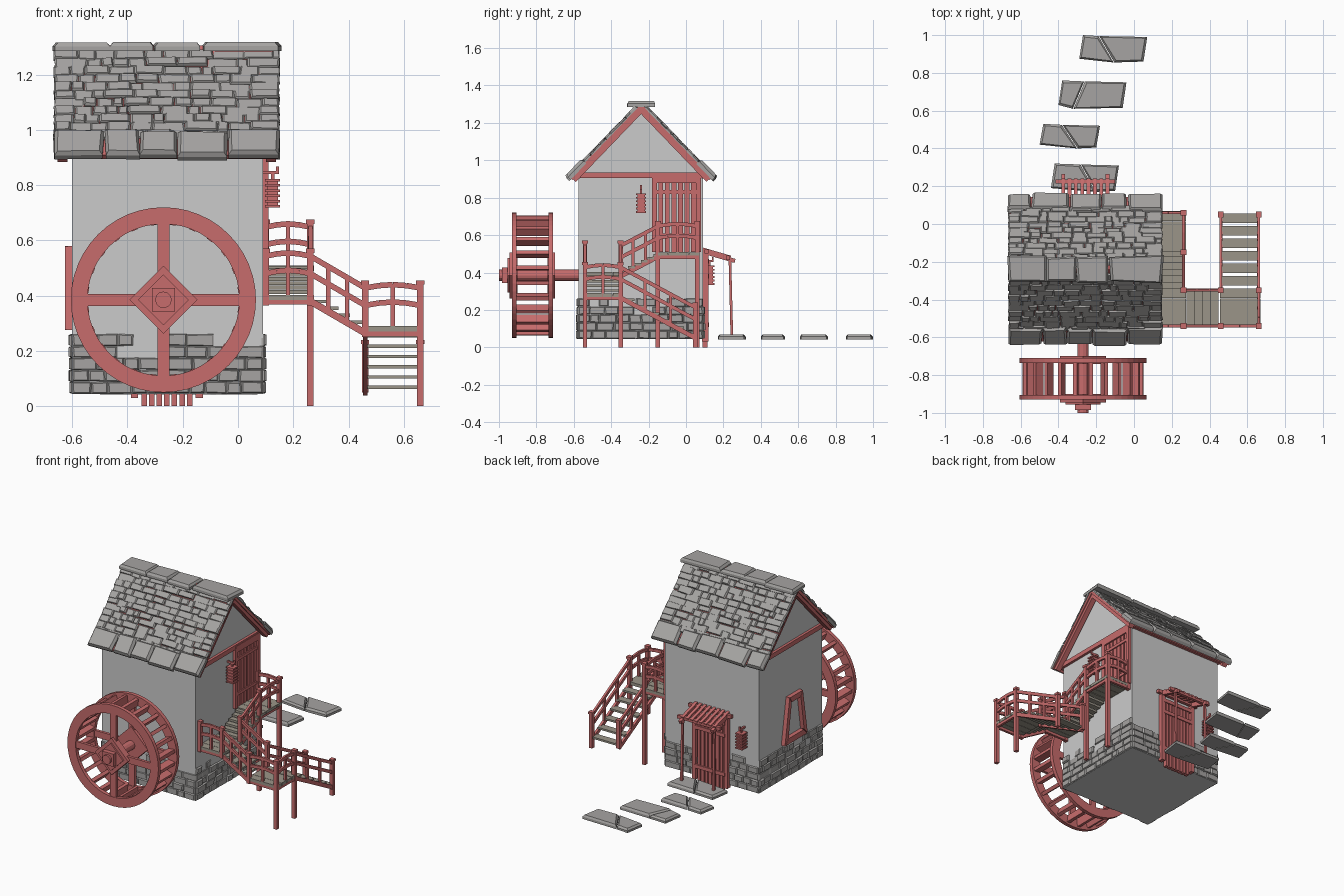
import bpy, bmesh, math, random
from mathutils import Matrix, Vector

if "Cube" in bpy.data.objects:
    bpy.data.objects.remove(bpy.data.objects["Cube"])

random.seed(7)
R = random.uniform


def material(name, c):
    m = bpy.data.materials.new(name)
    m.diffuse_color = (*c, 1)
    m.use_nodes = True
    m.node_tree.nodes["Principled BSDF"].inputs["Base Color"].default_value = m.diffuse_color
    return m


RED = material("red_wood", (0.57, 0.15, 0.15))
TAN = material("plank_wood", (0.33, 0.30, 0.25))
STONE = material("stone", (0.38, 0.37, 0.36))


def finish(bm, name, mat=None):
    bmesh.ops.recalc_face_normals(bm, faces=bm.faces)
    me = bpy.data.meshes.new(name)
    bm.to_mesh(me)
    bm.free()
    ob = bpy.data.objects.new(name, me)
    bpy.context.collection.objects.link(ob)
    if mat:
        me.materials.append(mat)
    return ob


def box(bm, x0, x1, y0, y1, z0, z1, M=Matrix()):
    T = Matrix.Translation(((x0 + x1) / 2, (y0 + y1) / 2, (z0 + z1) / 2))
    bmesh.ops.create_cube(bm, size=1, matrix=M @ T @ Matrix.Diagonal((x1 - x0, y1 - y0, z1 - z0, 1)))


def beam(bm, a, b, w, h):
    """Rectangular bar from a to b; w is sideways, h is upward."""
    a, b = Vector(a), Vector(b)
    d = (b - a).normalized()
    s = d.cross(Vector((0, 0, 1)))
    s = s.normalized() if s.length > 1e-4 else Vector((1, 0, 0))
    M = Matrix((d, s, s.cross(d))).transposed().to_4x4()
    M.translation = a
    box(bm, 0, (b - a).length, -w / 2, w / 2, -h / 2, h / 2, M)


def frame(o, u, v, w):
    M = Matrix((u, v, w)).transposed().to_4x4()
    M.translation = o
    return M


def slab(bm, M, pts, w0, w1, ch=0.006):
    """Polygonal stone with a chamfered upper edge, in the frame M."""
    c = sum((Vector(p) for p in pts), Vector((0, 0))) / len(pts)
    rings = []
    for inset, w in ((0, w0), (0, w0 + (w1 - w0) * 0.55), (ch, w1)):
        r = [Vector(p) + (c - Vector(p)).normalized() * inset for p in pts]
        rings.append([bm.verts.new(M @ Vector((p.x, p.y, w))) for p in r])
    n = len(pts)
    for lo, hi in zip(rings, rings[1:]):
        for i in range(n):
            bm.faces.new((lo[i], lo[(i + 1) % n], hi[(i + 1) % n], hi[i]))
    bm.faces.new(rings[0])
    bm.faces.new(rings[-1])


def quad(u0, u1, v0, v1, j):
    return [(u + R(-j, j), v + R(-j, j)) for u, v in ((u0, v0), (u1, v0), (u1, v1), (u0, v1))]


def cuts(a, b, lo, hi):
    """Split the span a..b into random widths."""
    out = [a]
    while b - out[-1] > hi:
        out.append(out[-1] + R(lo, hi))
    return out + [b] if b - out[-1] > lo / 2 else out[:-1] + [b]


# House body with gables
bm = bmesh.new()
prof = [(-.575, .045), (.09, .045), (.09, .93), (-.242, 1.28), (-.575, .93)]
f = bm.faces.new([bm.verts.new((-.6, y, z)) for y, z in prof])
ex = bmesh.ops.extrude_face_region(bm, geom=[f])
bmesh.ops.translate(bm, vec=(.69, 0, 0), verts=[v for v in ex["geom"] if isinstance(v, bmesh.types.BMVert)])
finish(bm, "house_body")

# Stone footing: irregular courses on each wall
bm = bmesh.new()
walls = [frame((-.6, -.575, 0), (1, 0, 0), (0, 0, 1), (0, -1, 0)), frame((-.6, .09, 0), (1, 0, 0), (0, 0, 1), (0, 1, 0)),
         frame((-.6, -.575, 0), (0, 1, 0), (0, 0, 1), (-1, 0, 0)), frame((.09, -.575, 0), (0, 1, 0), (0, 0, 1), (1, 0, 0))]
for M, L in zip(walls, (.69, .69, .665, .665)):
    for k in range(5):
        c = cuts(0, L, .05, .11)
        for u0, u1 in zip(c, c[1:]):
            if k < 3 or R(0, 1) < .85 - .2 * (k - 3):
                slab(bm, M, quad(u0, u1, .047 + k * .043, .088 + k * .043, .002), -.005, R(.004, .014), .007)
finish(bm, "footing_stones", STONE)

# Roof: deck, shingles, big eave and ridge flagstones
deck, shingles, flags, trim = (bmesh.new() for _ in range(4))
c, s = .39 / .562, .405 / .562
for sg in (-1, 1):
    M = frame((0, -.24, 1.305), (1, 0, 0), (0, sg * c, -s), (0, sg * s, c))
    box(deck, -.66, .145, 0, .55, -.02, 0, M)
    for k in range(11):
        v = .03 + k * .04
        cc = cuts(-.665, .15, .035, .12)
        for u0, u1 in zip(cc, cc[1:]):
            slab(shingles, M, quad(u0, u1, v, v + .04 * R(.9, 1.25), .003), -.004, R(.005, .016), .007)
    cc = cuts(-.67, .155, .12, .21)
    for u0, u1 in zip(cc, cc[1:]):
        slab(flags, M, quad(u0 + .003, u1 - .003, .45 + R(-.015, .01), .565 + R(-.012, .004), .004), -.012, .024, .014)
    # red barge boards and eave boards below the deck
    for x in (-.635, .12):
        box(trim, x - .018, x + .018, .02, .545, -.04, -.02, M)
    y = -.242 + sg * .338
    box(trim, -.61, .1, y - .012, y + .012, .903, .93)
M = frame((0, -.24, 1.3), (1, 0, 0), (0, 1, 0), (0, 0, 1))
cc = cuts(-.67, .155, .14, .24)
for u0, u1 in zip(cc, cc[1:]):
    slab(flags, M, quad(u0 + .003, u1 - .003, -.068, .068, .007), -.014, R(.014, .021), .014)
for x in (-.605, .095):
    box(trim, x - .012, x + .012, -.59, .105, .905, .935)
finish(deck, "roof_deck", RED)
finish(shingles, "roof_shingles", STONE)
finish(flags, "roof_flagstones", STONE)
finish(trim, "roof_trim", RED)

# Water wheel: two rims, spokes, paddles, hub
bm = bmesh.new()
C = Matrix.Translation((-.27, 0, .385))
N = 48
for y0, y1 in ((-.93, -.905), (-.735, -.71)):
    rings = [[bm.verts.new(C @ Vector((r * math.cos(t * math.tau / N), y, r * math.sin(t * math.tau / N)))) for t in range(N)]
             for r, y in ((.275, y0), (.335, y0), (.335, y1), (.275, y1))]
    for a, b in zip(rings, rings[1:] + rings[:1]):
        for i in range(N):
            bm.faces.new((a[i], a[(i + 1) % N], b[(i + 1) % N], b[i]))
    for k in range(4):
        box(bm, .03, .285, y0 + .003, y1 - .003, -.022, .022, C @ Matrix.Rotation(k * math.pi / 2, 4, 'Y'))
for k in range(24):
    box(bm, .272, .322, -.91, -.73, -.011, .011, C @ Matrix.Rotation((k + .5) * math.tau / 24, 4, 'Y'))
D = C @ Matrix.Rotation(math.pi / 4, 4, 'Y')
box(bm, -.087, .087, -.945, -.9, -.087, .087, D)
box(bm, -.065, .065, -.955, -.94, -.065, .065, D)
box(bm, -.087, .087, -.74, -.7, -.087, .087, D)
box(bm, -.042, .042, -.985, -.95, -.042, .042, C)
finish(bm, "water_wheel", RED)
bm = bmesh.new()
bmesh.ops.create_cone(bm, cap_ends=True, segments=12, radius1=.03, radius2=.03, depth=.44,
                      matrix=C @ Matrix.Translation((0, -.78, 0)) @ Matrix.Rotation(math.pi / 2, 4, 'X'))
finish(bm, "wheel_axle", RED)

# Stair planks: two landings, a platform and three flights
bm = bmesh.new()
for x0, x1, y0, y1, z in ((.09, .275, -.15, .07, .51), (.09, .275, -.55, -.34, .405), (.455, .67, -.55, -.34, .29)):
    for i in range(4):
        d = (y1 - y0) / 4
        box(bm, x0, x1, y0 + i * d + .001, y0 + (i + 1) * d - .001, z - .02, z + R(-.003, .001))
for i in range(6):
    y, z = -.325 + i * .034, .42 + i * .016
    box(bm, .1, .27, y - .018, y + .018, z - .014, z)
for i in range(4):
    x, z = .3 + i * .042, .385 - i * .025
    box(bm, x - .022, x + .022, -.54, -.35, z - .012, z)
for i in range(6):
    y, z = -.3 + i * .066, .26 - i * .037
    box(bm, .46, .66, y - .025, y + .025, z - .012, z)
finish(bm, "stair_planks", TAN)

# Railings, legs and stringers
bm = bmesh.new()
P = [Vector(p) for p in ((.1, .06, .51), (.262, .06, .51), (.262, -.15, .51), (.262, -.35, .405), (.46, -.35, .29), (.46, .05, .075),
                         (.1, -.54, .405), (.262, -.54, .405), (.46, -.54, .29), (.66, -.54, .29), (.66, -.35, .29), (.66, .05, .075))]
for i, j in ((0, 1), (1, 2), (2, 3), (3, 4), (4, 5), (6, 7), (7, 8), (8, 9), (9, 10), (10, 11)):
    a, b = P[i], P[j]
    level = abs(a.z - b.z) < .01
    for h in (.075, .138):
        pts = [a.lerp(b, t / 4) + Vector((0, 0, h + (.012 * math.sin(t / 4 * math.pi) if level else 0))) for t in range(5)]
        for p, q in zip(pts, pts[1:]):
            beam(bm, p, q, .014, .02)
    for t in ((.5,) if level else (.33, .67)):
        m = a.lerp(b, t)
        box(bm, m.x - .008, m.x + .008, m.y - .008, m.y + .008, m.z - .015, m.z + .14)
    beam(bm, a - Vector((0, 0, .025)), b - Vector((0, 0, .025)), .016, .025)
for i, p in enumerate(P):
    foot = 0 if i in (1, 2, 9, 10, 11) else max(.05, p.z - .04)
    box(bm, p.x - .012, p.x + .012, p.y - .012, p.y + .012, foot, p.z + .16)
    box(bm, p.x - .015, p.x + .015, p.y - .015, p.y + .015, p.z + .15, p.z + .165)
finish(bm, "stair_railing", RED)

# Upper door
bm = bmesh.new()
for i in range(6):
    y = -.135 + i * .035
    box(bm, .085, .1, y - .013, y + .013, .51, .89)
for y in (-.168, .066):
    box(bm, .085, .11, y - .013, y + .013, .51, .91)
box(bm, .085, .11, -.18, .08, .88, .925)
for z in (.6, .83):
    box(bm, .085, .107, -.155, .055, z - .01, z + .01)
finish(bm, "upper_door", RED)

# Lower door with slatted canopy on posts
bm = bmesh.new()
for i in range(7):
    x = -.34 + i * .0275
    box(bm, x - .01, x + .01, .088, .115, 0, .45)
for x in (-.375, -.14):
    box(bm, x - .013, x + .013, .085, .12, .03, .5)
    beam(bm, (x, .08, .515), (x, .262, .462), .02, .022)
    beam(bm, (x, .235, .46), (x, .245, .065), .014, .014)
for z in (.12, .38, .46):
    box(bm, -.37, -.145, .085, .122, z - .012, z + .012)
for i in range(8):
    x = -.375 + i * .0336
    beam(bm, (x, .085, .53), (x, .24, .485), .02, .01)
for y, z in ((.11, .512), (.225, .478)):
    box(bm, -.415, -.1, y - .01, y + .01, z - .01, z + .012)
finish(bm, "lower_door_and_canopy", RED)

# Tapered window on the left wall
bm = bmesh.new()
ring = [(-.385, .275), (-.145, .275), (-.195, .58), (-.335, .58)]
for (y0, z0), (y1, z1) in zip(ring, ring[1:] + ring[:1]):
    cy, cz = -.265, .43
    k = [(y0, z0), (y1, z1), (y1 + (cy - y1) * .32, z1 + (cz - z1) * .25), (y0 + (cy - y0) * .32, z0 + (cz - z0) * .25)]
    slab(bm, frame((-.6, 0, 0), (0, 1, 0), (0, 0, 1), (-1, 0, 0)), k, -.01, .027, .003)
finish(bm, "window_frame", RED)

# Slatted wall lanterns on brackets
for name, M in (("lower_lantern", Matrix.Translation((-.495, .09, .33))),
                ("upper_lantern", Matrix.Translation((.09, -.24, .715)) @ Matrix.Rotation(-math.pi / 2, 4, 'Z'))):
    bm = bmesh.new()
    box(bm, -.02, .02, .015, .055, .005, .1, M)
    for k in range(6):
        z = .004 + k * .019
        box(bm, -.026, .026, .008, .062, z, z + .009, M)
    box(bm, -.006, .006, .03, .042, .1, .135, M)
    box(bm, -.006, .006, -.01, .058, .125, .137, M)
    box(bm, -.005, .005, .048, .058, .125, .152, M)
    finish(bm, name, RED)

# Stepping stones, each cracked into two pieces
bm = bmesh.new()
for x0, x1, y0, y1, k in ((-.44, -.08, .17, .32, .55), (-.5, -.18, .4, .53, .5), (-.4, -.04, .61, .76, .3), (-.29, .07, .855, 1, .4)):
    sk = .04 if k > .35 else -.03
    a, b = x0 + (x1 - x0) * k + sk, x0 + (x1 - x0) * k - sk
    slab(bm, Matrix(), [(x0, y0 + .02), (a - .002, y0), (b - .002, y1 - .005), (x0 + .02, y1)], .042, .067, .014)
    slab(bm, Matrix(), [(a + .002, y0), (x1 - .02, y0 + .005), (x1, y1 - .01), (b + .002, y1 - .005)], .042, .07, .014)
finish(bm, "stepping_stones", STONE)
